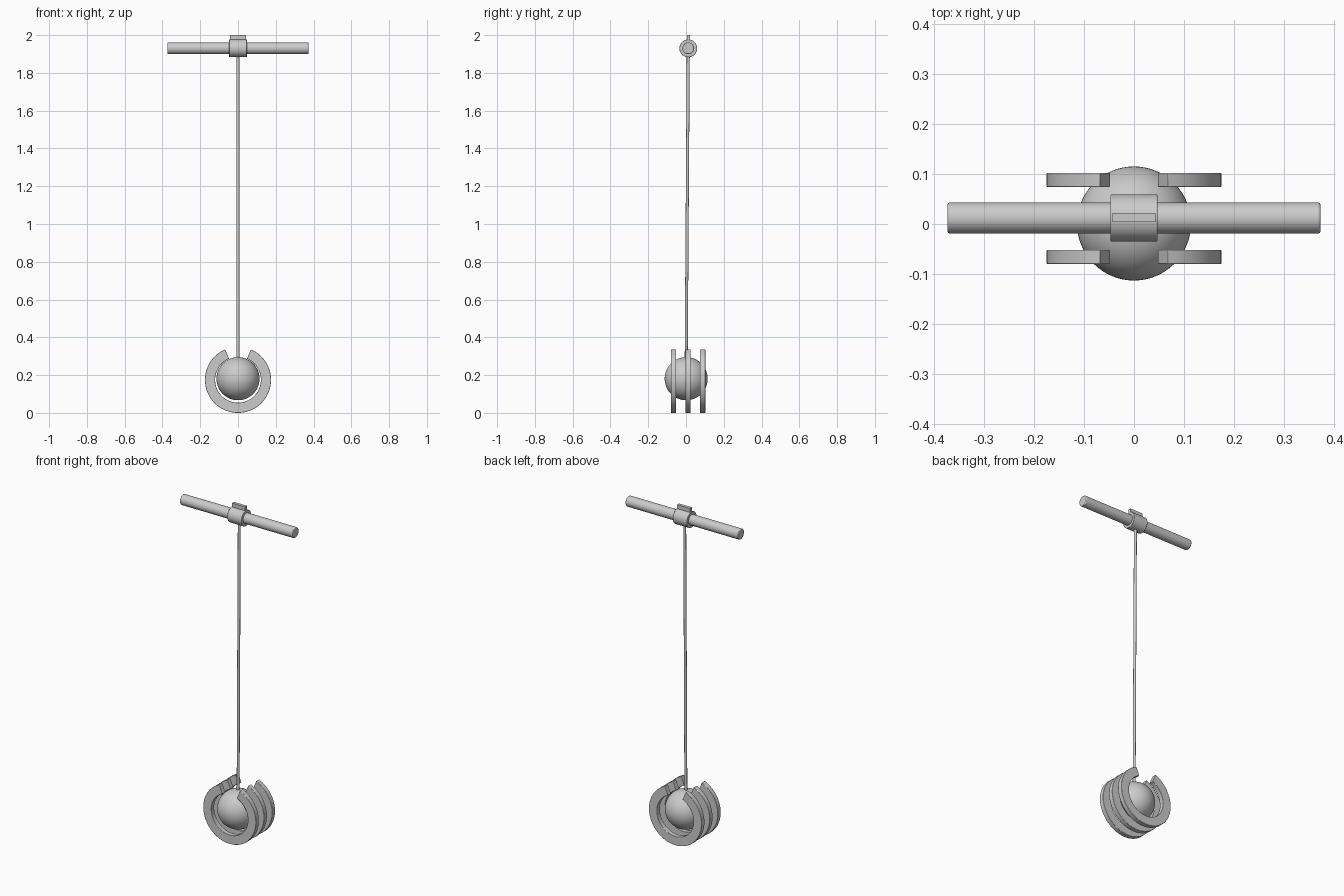
import bpy, bmesh, math
from mathutils import Vector

if "Cube" in bpy.data.objects:
    bpy.data.objects.remove(bpy.data.objects["Cube"])

MID_Y = 0.012      # depth of handle and middle ring
BALL_Z = 0.178
RING_Z = 0.175


def smooth(ob, bevel=0):
    bpy.context.view_layer.objects.active = ob
    ob.select_set(True)
    bpy.ops.object.shade_smooth_by_angle(angle=math.radians(35))
    ob.select_set(False)
    if bevel:
        m = ob.modifiers.new("edge", 'BEVEL')
        m.width, m.segments, m.limit_method = bevel, 2, 'ANGLE'
        m.angle_limit = math.radians(40)


def rod(name, a, b, r, sides=48, bevel=0):
    a, b = Vector(a), Vector(b)
    d = b - a
    bpy.ops.mesh.primitive_cylinder_add(vertices=sides, radius=r, depth=d.length,
                                        location=(a + b) / 2,
                                        rotation=d.to_track_quat('Z', 'Y').to_euler())
    ob = bpy.context.object
    ob.name = name
    smooth(ob, bevel)


def open_ring(name, y, r_in=0.121, r_out=0.175, width=0.028, gap=23, steps=72):
    # C-shaped flat ring, open at the top
    bm = bmesh.new()
    rows = []
    for i in range(steps + 1):
        t = math.radians(gap + (360 - 2 * gap) * i / steps)
        rows.append([bm.verts.new((r * math.sin(t), y + s * width / 2,
                                   RING_Z + r * math.cos(t)))
                     for r, s in ((r_in, -1), (r_out, -1), (r_out, 1), (r_in, 1))])
    for p, q in zip(rows, rows[1:]):
        for k in range(4):
            n = (k + 1) % 4
            bm.faces.new((p[k], p[n], q[n], q[k]))
    bm.faces.new(rows[0])
    bm.faces.new(rows[-1])
    bmesh.ops.recalc_face_normals(bm, faces=bm.faces)
    me = bpy.data.meshes.new(name)
    bm.to_mesh(me)
    bm.free()
    ob = bpy.data.objects.new(name, me)
    bpy.context.collection.objects.link(ob)
    smooth(ob, 0.002)


# Ball inside the cage
bpy.ops.mesh.primitive_uv_sphere_add(segments=64, ring_count=32, radius=0.114,
                                     location=(0, 0.001, BALL_Z + 0.003))
ball = bpy.context.object
ball.name = "ball"
smooth(ball)

# Three open rings around the ball
for i, offset in enumerate((-0.077, 0, 0.077)):
    open_ring(f"open_ring_{i + 1}", 0.011 + offset)

# Thin, slightly leaning shaft
rod("shaft", (0, 0.001, 0.27), (0, MID_Y, 1.9), 0.008, 24)

# Handle bar with its collar
rod("handle_bar", (-0.373, MID_Y, 1.93), (0.373, MID_Y, 1.93), 0.031, 48, 0.004)
rod("handle_collar", (-0.047, MID_Y, 1.93), (0.047, MID_Y, 1.93), 0.047, 48, 0.002)

# Flat tab on top of the collar
bpy.ops.mesh.primitive_cube_add(size=1, location=(0, 0.013, 1.98))
tab = bpy.context.object
tab.name = "top_tab"
tab.scale = (0.086, 0.018, 0.04)
bpy.ops.object.transform_apply(location=False, rotation=False, scale=True)
